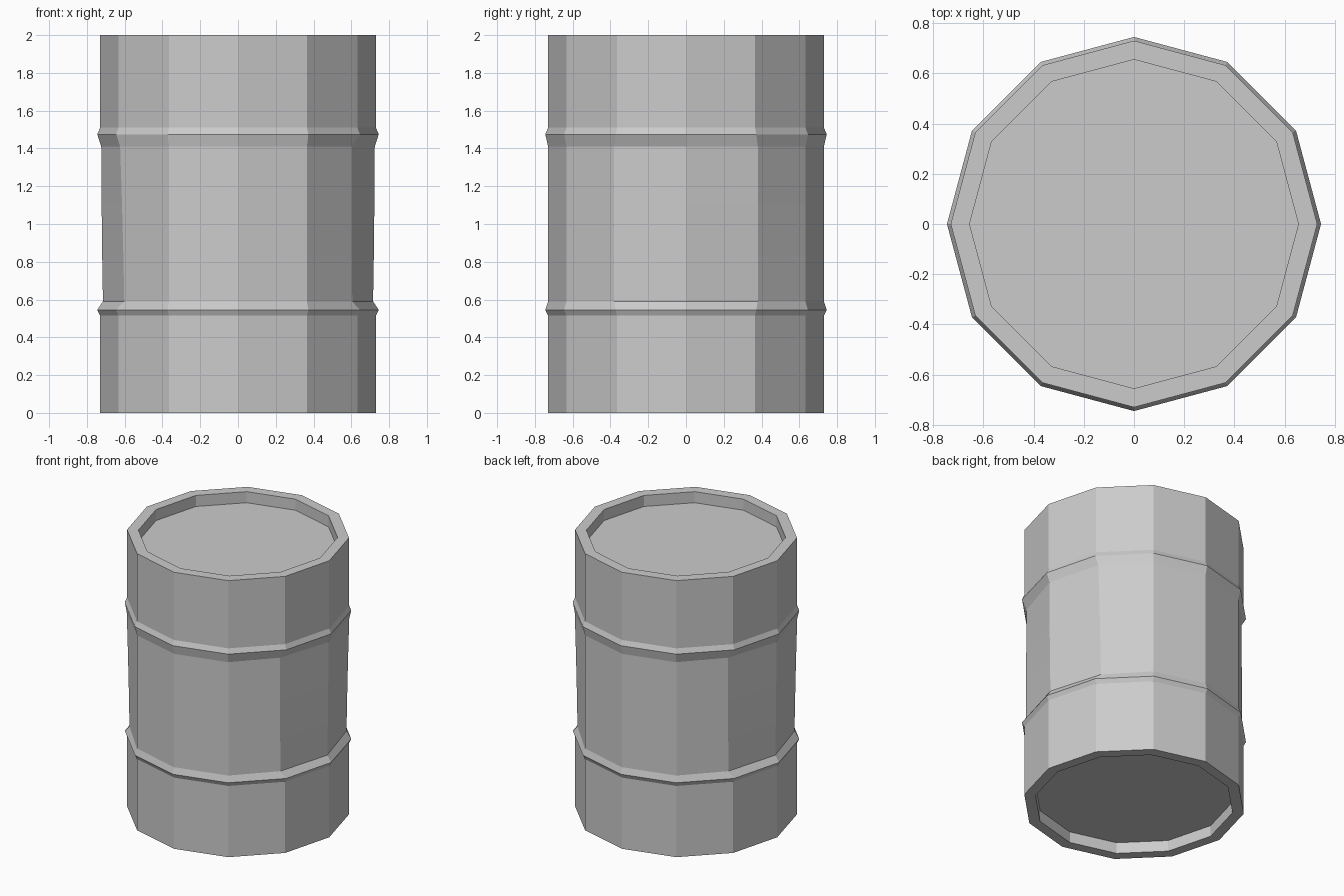
import bpy, bmesh, math

if "Cube" in bpy.data.objects:
    bpy.data.objects.remove(bpy.data.objects["Cube"])

SIDES = 12
# Closed lathe profile (radius, height): lower recess, wall with two hoops, upper recess
PROFILE = [
    (0.655, 0.08), (0.655, 0.0), (0.73, 0.0),
    (0.73, 0.515), (0.745, 0.545), (0.73, 0.59),
    (0.73, 0.83), (0.73, 1.10), (0.73, 1.41),
    (0.745, 1.475), (0.73, 1.51),
    (0.73, 2.0), (0.655, 2.0), (0.655, 1.92),
]
# Dented wall rows: x of the front, middle and back corners on the right side
DENTS = {
    5: (0.605, 0.715, 0.602),
    6: (0.604, 0.719, 0.607),
    7: (0.603, 0.722, 0.614),
    8: (0.603, 0.724, 0.624),
}

bm = bmesh.new()
rings = []
for row, (r, z) in enumerate(PROFILE):
    ring = []
    for i in range(SIDES):
        a = math.tau * i / SIDES
        ring.append(bm.verts.new((r * math.cos(a), r * math.sin(a), z)))
    # Dents repeat with half-turn symmetry
    if row in DENTS:
        for k, x in zip((-1, 0, 1), DENTS[row]):
            y = 0.38 * k
            ring[k].co = (x, y, z)
            ring[(k + 6) % SIDES].co = (-x, -y, z)
    rings.append(ring)

# Side faces between successive rings
for lo, hi in zip(rings, rings[1:]):
    for i in range(SIDES):
        j = (i + 1) % SIDES
        bm.faces.new((lo[i], lo[j], hi[j], hi[i]))

# Recessed base and lid
bm.faces.new(rings[0][::-1])
bm.faces.new(rings[-1])
bmesh.ops.recalc_face_normals(bm, faces=bm.faces[:])

mesh = bpy.data.meshes.new("drum_body")
bm.to_mesh(mesh)
bm.free()
drum = bpy.data.objects.new("drum_body", mesh)
bpy.context.collection.objects.link(drum)
